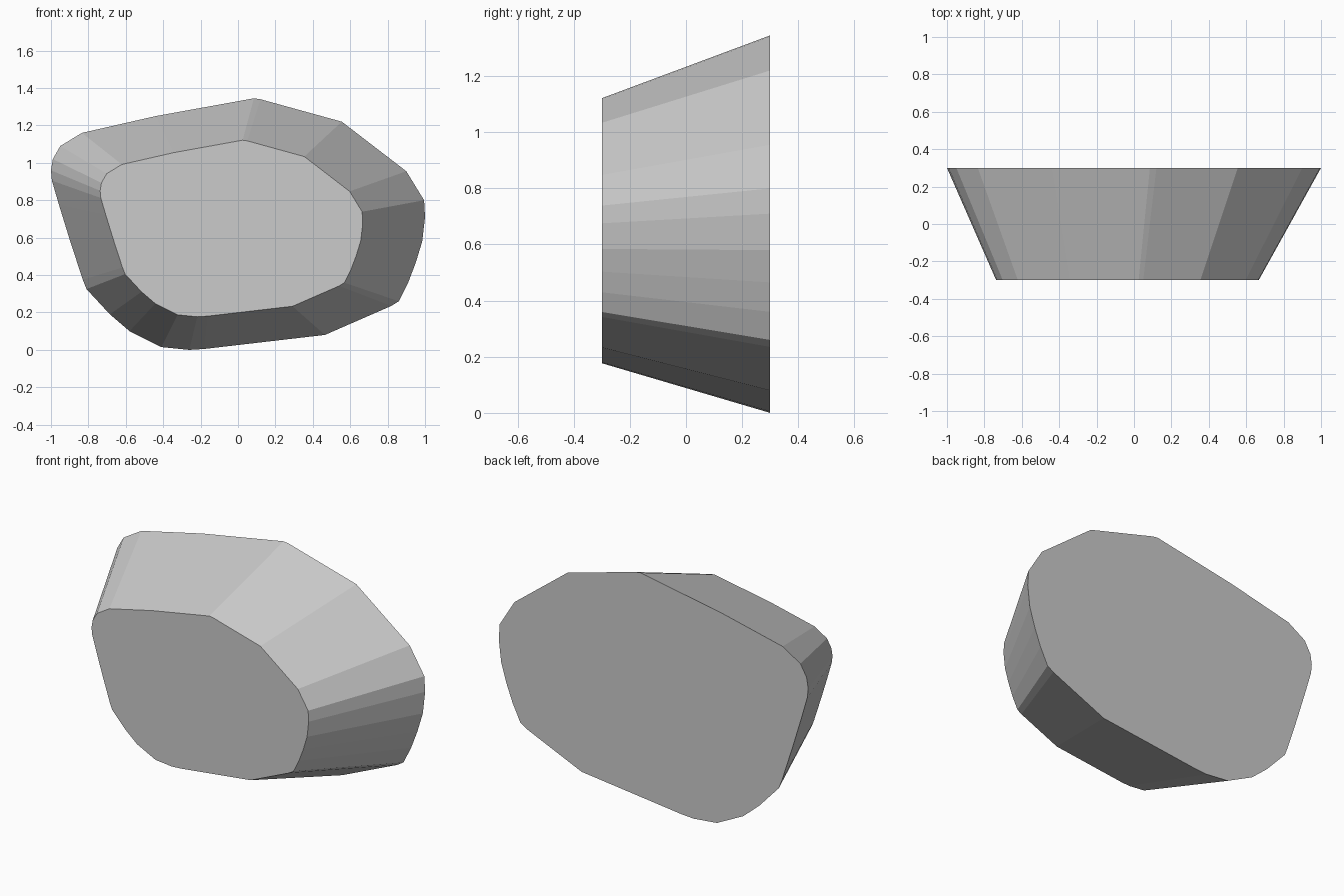
import bpy, bmesh

if "Cube" in bpy.data.objects:
    bpy.data.objects.remove(bpy.data.objects["Cube"])

# Irregular stone outline in the front plane (x, z), at the wide back end
OUTLINE = [
    (-1.0, .96), (-.99, 1.02), (-.95, 1.09), (-.835, 1.16), (-.44, 1.25),
    (.085, 1.345), (.12, 1.34), (.555, 1.22), (.90, .955), (.995, .80),
    (1.0, .71), (.985, .58), (.95, .465), (.91, .36), (.86, .26),
    (.82, .235), (.465, .08), (-.18, .005), (-.26, 0), (-.41, .015),
    (-.47, .045), (-.58, .10), (-.685, .19), (-.81, .325), (-.83, .375),
    (-.90, .59), (-.957, .775), (-.995, .905),
]
HALF_DEPTH = 0.3
FRONT_SCALE, FRONT_X, FRONT_Z = 0.702, -0.035, 0.177

# Tapered stone: the same outline, smaller at the front
bm = bmesh.new()
back = [bm.verts.new((x, HALF_DEPTH, z)) for x, z in OUTLINE]
front = [bm.verts.new((x * FRONT_SCALE + FRONT_X, -HALF_DEPTH,
                       z * FRONT_SCALE + FRONT_Z)) for x, z in OUTLINE]
bm.faces.new(back)
bm.faces.new(front[::-1])
n = len(OUTLINE)
for i in range(n):
    j = (i + 1) % n
    bm.faces.new((back[j], back[i], front[i], front[j]))
bmesh.ops.recalc_face_normals(bm, faces=bm.faces[:])

mesh = bpy.data.meshes.new("stone")
bm.to_mesh(mesh)
bm.free()
stone = bpy.data.objects.new("stone", mesh)
bpy.context.collection.objects.link(stone)

# Plain grey stone colour
grey = bpy.data.materials.new("light grey")
grey.diffuse_color = (0.6, 0.6, 0.6, 1)
grey.use_nodes = True
grey.node_tree.nodes["Principled BSDF"].inputs["Base Color"].default_value = grey.diffuse_color
mesh.materials.append(grey)
